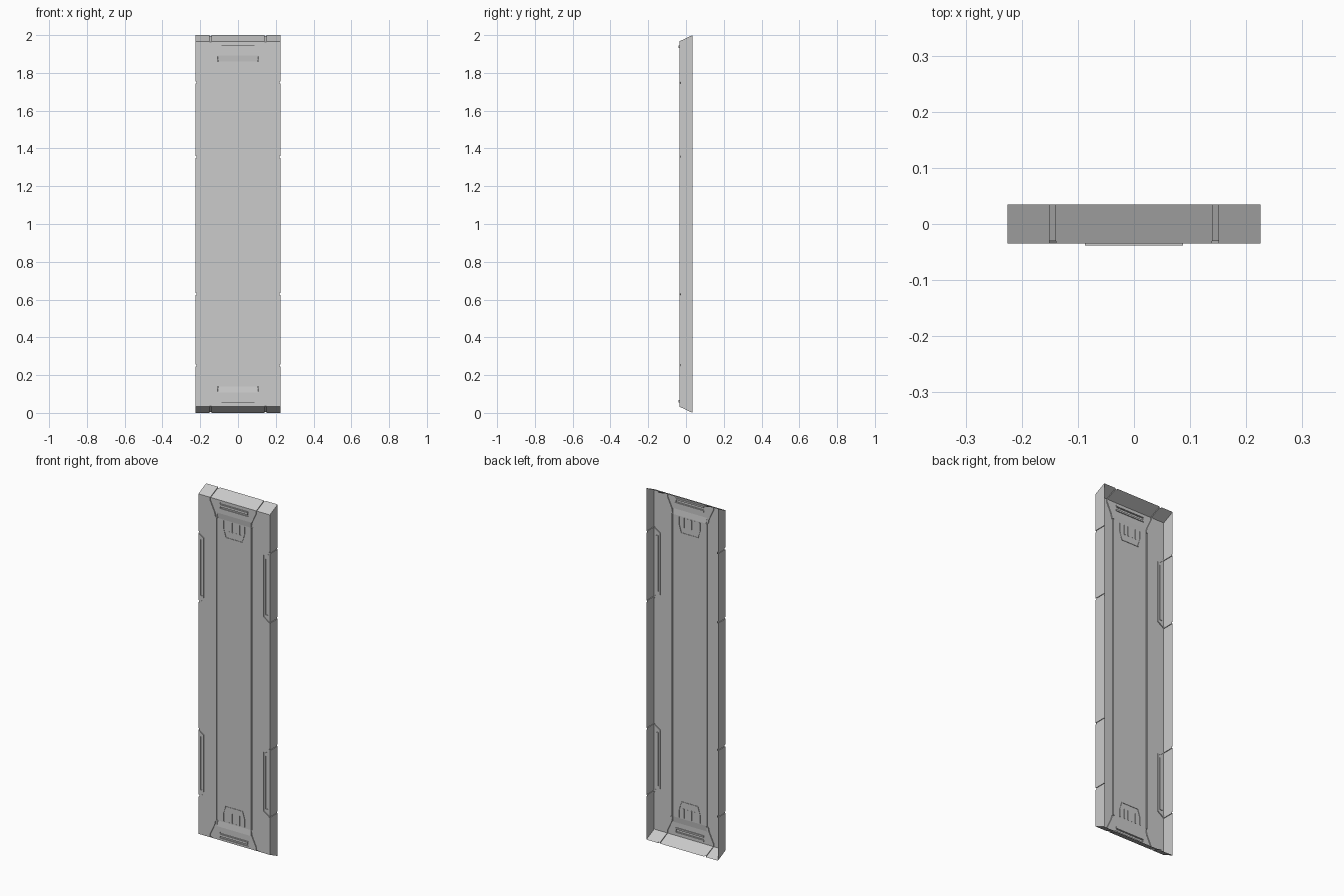
import bpy, bmesh
from mathutils import Vector

if "Cube" in bpy.data.objects:
    bpy.data.objects.remove(bpy.data.objects["Cube"])

FRONT, BACK, HALF_W = -0.035, 0.035, 0.225


def new_object(name, bm):
    bmesh.ops.recalc_face_normals(bm, faces=bm.faces[:])
    mesh = bpy.data.meshes.new(name)
    bm.to_mesh(mesh)
    bm.free()
    obj = bpy.data.objects.new(name, mesh)
    bpy.context.collection.objects.link(obj)
    return obj


def hull(bm, points):
    verts = [bm.verts.new(p) for p in points]
    bmesh.ops.convex_hull(bm, input=verts)


def box(bm, x0, x1, y0, y1, z0, z1):
    hull(bm, [(x, y, z) for x in (x0, x1) for y in (y0, y1) for z in (z0, z1)])


def groove(bm, path, width, floor):
    """Mitred ribbon in the xz plane, extruded from outside the front to the floor depth."""
    pts = [Vector(p) for p in path]
    dirs = [(b - a).normalized() for a, b in zip(pts, pts[1:])]
    rings = []
    for i, p in enumerate(pts):
        d0, d1 = dirs[max(i - 1, 0)], dirs[min(i, len(dirs) - 1)]
        n0, n1 = Vector((-d0.y, d0.x)), Vector((-d1.y, d1.x))
        m = (n0 + n1).normalized()
        m *= width / 2 / m.dot(n0)
        a, b = p + m, p - m
        rings.append([bm.verts.new(c) for c in (
            (a.x, -0.06, a.y), (b.x, -0.06, b.y), (b.x, floor, b.y), (a.x, floor, a.y))])
    for r, s in zip(rings, rings[1:]):
        for k in range(4):
            bm.faces.new((r[k], r[(k + 1) % 4], s[(k + 1) % 4], s[k]))
    bm.faces.new(rings[0])
    bm.faces.new(rings[-1])


def mirror_z(z, end):
    return z if end > 0 else 2 - z


# Panel body with mitred top and bottom
bm = bmesh.new()
hull(bm, [(x, y, z) for x in (-HALF_W, HALF_W)
          for y, z in ((FRONT, 0.033), (FRONT, 1.967), (BACK, 0), (BACK, 2))])
panel = new_object("wall_panel", bm)

# Sunken centre with ramps rising to the end caps
bm = bmesh.new()
hull(bm, [(sx * x, y, 1 + sz * z) for sx in (-1, 1) for sz in (-1, 1)
          for x, y, z in ((0.109, -0.036, 0.90), (0.104, -0.031, 0.86))])
channel = new_object("centre_channel_cutter", bm)

# All engraved lines
bm = bmesh.new()
for s in (-1, 1):
    # long lines beside the centre
    groove(bm, [(s * 0.108, 0.14), (s * 0.108, 1.86)], 0.008, -0.0275)
    # side vents: frame, slot and the wrap across the side wall
    for lo, hi in ((1.355, 1.75), (0.25, 0.63)):
        groove(bm, [(s * 0.24, hi + 0.01), (s * 0.188, hi - 0.025),
                    (s * 0.188, lo + 0.025), (s * 0.24, lo - 0.01)], 0.009, -0.030)
        groove(bm, [(s * 0.205, lo + 0.037), (s * 0.205, hi - 0.04)], 0.015, -0.0305)
        for z in (lo, hi):
            xs = sorted((s * 0.221, s * 0.25))
            box(bm, xs[0], xs[1], -0.05, 0.05, z - 0.005, z + 0.005)
    for e in (-1, 1):
        # cap edge lines, carried over the mitred end
        path = [(0.112, 1.865), (0.117, 1.89), (0.145, 1.95), (0.145, 1.99)]
        groove(bm, [(s * x, mirror_z(z, e)) for x, z in path], 0.012, -0.030)
        hull(bm, [(s * x, y, mirror_z(z, e)) for x in (0.1395, 0.1505)
                  for y, z in ((-0.06, 1.951), (0.06, 2.0055), (-0.06, 2.05), (0.06, 2.05))])
for e in (-1, 1):
    # outlined tab and its short bars
    tab = [(-0.066, 1.855), (-0.066, 1.81), (-0.052, 1.765),
           (0.052, 1.765), (0.066, 1.81), (0.066, 1.855)]
    groove(bm, [(x, mirror_z(z, e)) for x, z in tab], 0.006, -0.0285)
    for x in (-0.036, -0.012, 0.012, 0.036):
        groove(bm, [(x, mirror_z(1.855, e)), (x, mirror_z(1.80, e))], 0.007, -0.0285)
    # cap slots
    for z in (1.925, 1.95):
        groove(bm, [(-0.09, mirror_z(z, e)), (0.09, mirror_z(z, e))], 0.009, -0.030)
lines = new_object("engraved_line_cutter", bm)

# Raised grip bars between the cap slots
bm = bmesh.new()
for e in (-1, 1):
    zs = sorted((mirror_z(1.931, e), mirror_z(1.944, e)))
    box(bm, -0.087, 0.087, -0.0385, -0.025, zs[0], zs[1])
bars = new_object("grip_bar_helper", bm)

# Combine, then bake
helpers = ((channel, 'DIFFERENCE'), (lines, 'DIFFERENCE'), (bars, 'UNION'))
for helper, op in helpers:
    helper.hide_render = True
    mod = panel.modifiers.new(helper.name, 'BOOLEAN')
    mod.operation = op
    mod.object = helper
    mod.solver = 'EXACT'
    mod.use_self = True
bpy.context.view_layer.update()
dg = bpy.context.evaluated_depsgraph_get()
baked = bpy.data.meshes.new_from_object(panel.evaluated_get(dg))
panel.modifiers.clear()
panel.data = baked
for helper, _ in helpers:
    bpy.data.objects.remove(helper)

# Open the back so the panel is a hollow shell
bm = bmesh.new()
bm.from_mesh(baked)
back = [f for f in bm.faces if f.calc_center_median().y > BACK - 0.001]
bmesh.ops.delete(bm, geom=back, context='FACES')
bm.to_mesh(baked)
bm.free()
